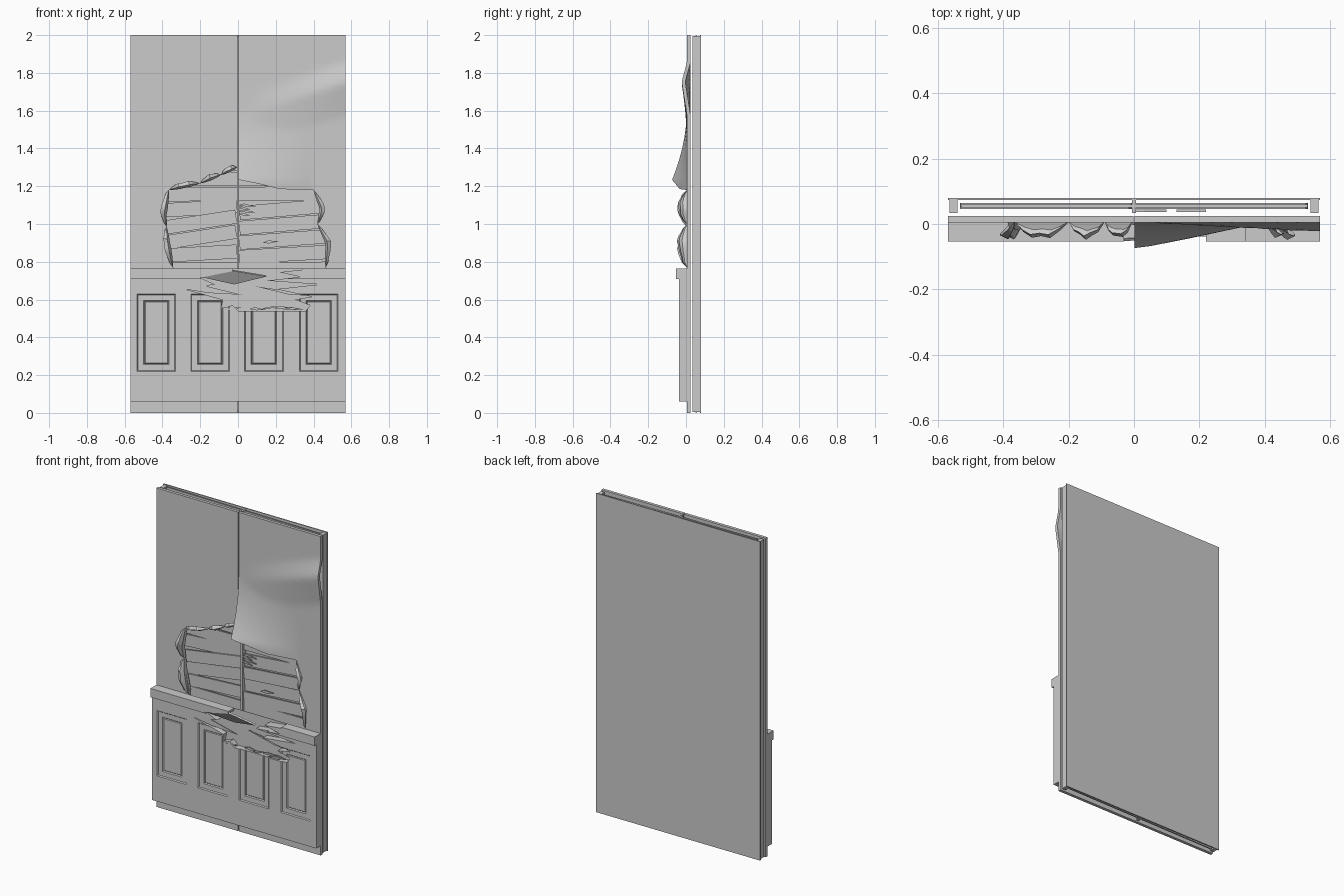
import bpy, bmesh, math, random
from mathutils import Vector, Matrix

random.seed(4)
cube = bpy.data.objects.get("Cube")
if cube:
    bpy.data.objects.remove(cube, do_unlink=True)

grey = bpy.data.materials.new("plaster_grey")
grey.use_nodes = True
COLOUR = (0.6, 0.6, 0.6, 1)
grey.diffuse_color = COLOUR
grey.node_tree.nodes["Principled BSDF"].inputs["Base Color"].default_value = COLOUR
HALF, TOP = 0.57, 2.0


def finish(bm, name, smooth=False):
    bmesh.ops.recalc_face_normals(bm, faces=bm.faces)
    mesh = bpy.data.meshes.new(name)
    bm.to_mesh(mesh)
    bm.free()
    mesh.materials.append(grey)
    ob = bpy.data.objects.new(name, mesh)
    bpy.context.collection.objects.link(ob)
    if smooth:
        activate(ob)
        bpy.ops.object.shade_smooth_by_angle(angle=math.radians(35))
    return ob


def activate(ob):
    bpy.ops.object.select_all(action='DESELECT')
    ob.select_set(True)
    bpy.context.view_layer.objects.active = ob


def box_bm(x, y, z):
    """Box from (min, max) pairs."""
    bm = bmesh.new()
    bmesh.ops.create_cube(bm, size=1)
    size = [b - a for a, b in (x, y, z)]
    mid = [(a + b) / 2 for a, b in (x, y, z)]
    bmesh.ops.transform(bm, verts=bm.verts,
                        matrix=Matrix.Translation(mid) @ Matrix.Diagonal((*size, 1)))
    return bm


def slice_bm(bm, axis, values):
    normal = Vector((axis == 0, axis == 1, axis == 2))
    for v in values:
        bmesh.ops.bisect_plane(bm, geom=bm.verts[:] + bm.edges[:] + bm.faces[:],
                               plane_co=normal * v, plane_no=normal)


def prism(name, outline, y0, y1):
    """Extrude an (x, z) outline along y."""
    bm = bmesh.new()
    face = bm.faces.new([bm.verts.new((x, y0, z)) for x, z in outline])
    out = bmesh.ops.extrude_face_region(bm, geom=[face])
    bmesh.ops.translate(bm, vec=(0, y1 - y0, 0),
                        verts=[g for g in out["geom"] if isinstance(g, bmesh.types.BMVert)])
    return finish(bm, name)


def cut(ob, cutter):
    mod = ob.modifiers.new("break", 'BOOLEAN')
    mod.operation, mod.solver, mod.object = 'DIFFERENCE', 'EXACT', cutter
    activate(ob)
    bpy.ops.object.modifier_apply(modifier=mod.name)


def clamp(v):
    return max(0.0, min(1.0, v))


# Cutters: hole in the plaster, and jagged break in the panelling
HOLE = [(-.33, .6), (-.345, .8), (-.37, .92), (-.385, 1.05), (-.365, 1.18), (-.2, 1.215),
        (-.09, 1.26), (-.004, 1.3), (.0, 1.235), (.1, 1.215), (.22, 1.185), (.4, 1.18),
        (.44, 1.08), (.42, 1.0), (.47, .9), (.46, .6), (.36, .53), (-.1, .53)]
BREAK = [(-.2, .715), (-.03, .75), (-.03, .8), (.34, .8), (.34, .758), (.22, .745),
         (.33, .72), (.15, .7), (.43, .68), (.2, .655), (.39, .615), (.3, .6), (.38, .57),
         (.36, .54), (.0, .54), (-.03, .57), (-.09, .55), (-.08, .6), (-.28, .655), (-.12, .68)]
hole_cutter = prism("hole_cutter", HOLE, -.3, .04)
break_cutter = prism("break_cutter", BREAK, -.3, .003)


def sheet_push(x, z):
    """Forward bulge of the loose right-hand plaster."""
    flare = .085 * clamp(1 - x / .4) * clamp((1.62 - z) / .4) ** 2 * clamp((z - 1) / .1)
    ridge = z - (1.6 + .33 * (x - .1))
    fold = .028 * clamp((x - .03) / .5) * clamp(1 - (ridge / .1 if ridge > 0 else -ridge / .18))
    return max(flare, fold)


# Plaster front in two halves, meeting at the centre stud
for name, x in (("plaster_right", (-HALF, -.002)), ("plaster_left", (.002, HALF))):
    bm = box_bm(x, (.005, .024), (0, TOP))
    if name == "plaster_left":
        slice_bm(bm, 0, [i * HALF / 20 for i in range(1, 20)])
        slice_bm(bm, 2, [1 + i / 40 for i in range(0, 40)])
        for v in bm.verts:
            v.co.y -= sheet_push(v.co.x, v.co.z)
    ob = finish(bm, name)
    cut(ob, hole_cutter)
    activate(ob)
    bpy.ops.object.shade_smooth_by_angle(angle=math.radians(35))

# Back panel and upright studs
finish(box_bm((-HALF, HALF), (.073, .08), (0, TOP)), "back_panel")
for name, x in (("right_stud", (-.565, -.54)), ("centre_stud", (-.006, .006)),
                ("left_stud", (.54, .565))):
    finish(box_bm(x, (.034, .073), (.004, TOP - .004)), name)


# Horizontal boards inside the wall, sagging around the damage
def board(name, x0, x1, z, tilt, y, height=.074):
    bm = box_bm((x0, x1), (y, y + .009), (-height / 2, height / 2))
    mid = Vector(((x0 + x1) / 2, 0, 0))
    bmesh.ops.rotate(bm, verts=bm.verts, cent=mid, matrix=Matrix.Rotation(tilt, 3, 'Y'))
    bmesh.ops.translate(bm, verts=bm.verts, vec=(0, 0, z))
    finish(bm, name)


for i in range(25):
    z = .042 + i * .0798
    if .82 < z < 1.08:
        board(f"board_right_{i}", -.53, -.007, z, -.2 + abs(z - .96) * 1.2, .046 + i % 2 * .01)
        board(f"board_left_{i}", .007, .53, z, -.06 + random.uniform(-.03, .03), .046 + i % 2 * .01)
    else:
        board(f"board_{i}", -.53, .53, z, random.uniform(-.012, .012), .05)

# Wainscot with four moulded panels
PANELS = (-.4325, -.1475, .1375, .4275)
bm = box_bm((-HALF, HALF), (-.038, .005), (.06, .715))
slice_bm(bm, 0, [c + s * .1025 for c in PANELS for s in (-1, 1)])
slice_bm(bm, 2, (.22, .63))
panels = [f for f in bm.faces if f.normal.y < -.9 and .3 < f.calc_center_median().z < .5
          and any(abs(f.calc_center_median().x - c) < .02 for c in PANELS)]
for width, depth in ((.005, -.006), (.03, 0), (.005, -.006), (.004, .004)):
    bmesh.ops.inset_individual(bm, faces=panels, thickness=width, depth=depth,
                               use_even_offset=True)
wainscot = finish(bm, "wainscot")
cut(wainscot, break_cutter)

# Cap rail with a small step under the lip
rail = finish(box_bm((-HALF, HALF), (-.054, .005), (.71, .765)), "cap_rail")
cut(rail, break_cutter)

# Snapped underside of the cap rail
bm = bmesh.new()
front = [(-.2, -.05, .72), (-.03, -.052, .752), (.15, -.045, .722), (-.02, -.005, .68)]
rear = [(x, y + .008, z + .006) for x, y, z in front]
a, b = ([bm.verts.new(p) for p in ring] for ring in (front, rear))
bm.faces.new(a)
bm.faces.new(b)
for i in range(4):
    bm.faces.new((a[i], a[i - 1], b[i - 1], b[i]))
finish(bm, "snapped_rail_piece")


# Splinters around the broken panelling and boards
def splinter(name, x, z, length, rise, thick, y):
    prism(name, [(x, z), (x + length * .4, z + rise * .3 - thick / 2),
                 (x + length, z + rise), (x + length * .3, z + thick)], y, y + .008)


for i in range(7):
    splinter(f"bottom_splinter_{i}", -.07 + i * .065, .55 + random.uniform(-.006, .014),
             random.choice((-.09, .09)), random.uniform(-.005, .02), .01, -.037 + i % 3 * .008)
for i in range(4):
    splinter(f"board_splinter_{i}", .0, 1.1 - i * .016, .1 - i % 2 * .03, -.008, .008, .036)
splinter("long_splinter", .4, .62, -.31, .05, .02, -.03)
splinter("left_splinter", -.28, .655, .3, -.03, .022, -.035)
splinter("low_board_splinter", .13, .9, .09, .01, .012, .036)


# Torn paper curling out along the hole edge
def torn_edge(name, path, outward, reach, bumps, steps=18):
    bm = bmesh.new()
    rows = []
    for i in range(steps + 1):
        t = i / steps * (len(path) - 1)
        k = min(int(t), len(path) - 2)
        base = Vector(path[k]).lerp(Vector(path[k + 1]), t - k)
        lift = abs(math.sin(math.pi * bumps * i / steps)) ** .7 * random.uniform(.75, 1)
        row = []
        for along, forward in ((0, 0), (-.25, .5), (.2, 1), (.9, .8)):
            p = base + Vector(outward) * along * lift
            row.append(bm.verts.new((p.x, .006 - reach * forward * lift, p.y)))
        rows.append(row)
    for r, s in zip(rows, rows[1:]):
        for j in range(3):
            bm.faces.new((r[j], r[j + 1], s[j + 1], s[j]))
    bmesh.ops.recalc_face_normals(bm, faces=bm.faces)
    bmesh.ops.solidify(bm, geom=bm.faces[:], thickness=.002)
    finish(bm, name, True)


torn_edge("torn_paper_right", [(-.343, .768), *HOLE[2:5]], (-.035, .005), .058, 2)
torn_edge("torn_paper_top", HOLE[4:8], (-.01, .03), .055, 3)
torn_edge("torn_paper_left", [*HOLE[11:15], (.463, .768)], (.03, .0), .055, 2)

for helper in (hole_cutter, break_cutter):
    bpy.data.objects.remove(helper, do_unlink=True)
